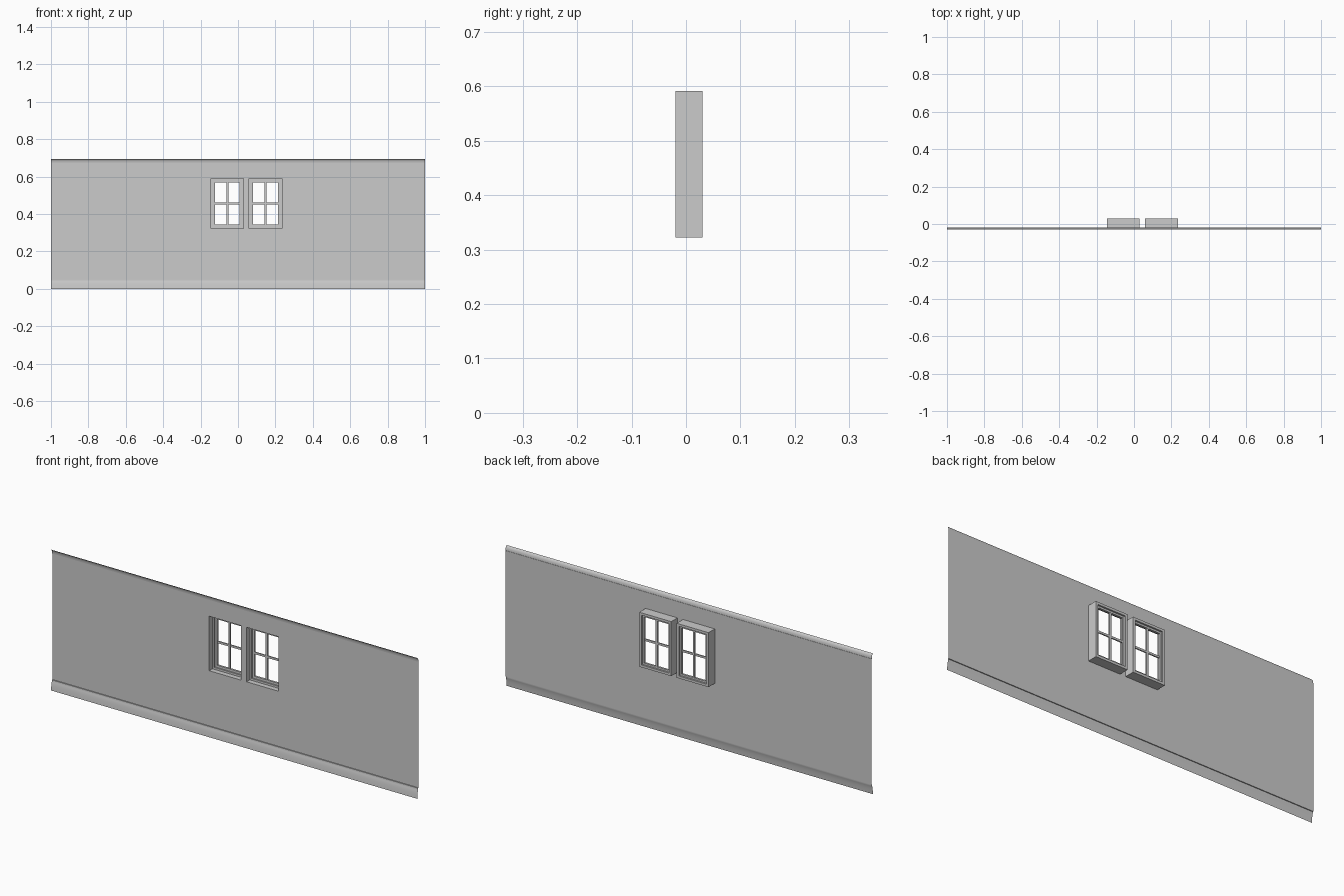
import bpy, bmesh

if "Cube" in bpy.data.objects:
    bpy.data.objects.remove(bpy.data.objects["Cube"])

WALL_Y, BACK_Y = -0.019, 0.03
Z0, Z1 = 0.322, 0.591
WINDOWS = [(-0.144, 0.030), (0.060, 0.234)]


def finish(name, bm, smooth=False):
    me = bpy.data.meshes.new(name)
    bm.to_mesh(me)
    bm.free()
    ob = bpy.data.objects.new(name, me)
    bpy.context.collection.objects.link(ob)
    if smooth:
        bpy.ops.object.select_all(action='DESELECT')
        ob.select_set(True)
        bpy.context.view_layer.objects.active = ob
        bpy.ops.object.shade_smooth_by_angle()
    return ob


def sheet(name, profile, xs, holes=(), smooth=False):
    """Sweep a (y, z) profile along x, leaving out the hole cells."""
    bm = bmesh.new()
    rows = [[bm.verts.new((x, y, z)) for x in xs] for y, z in profile]
    for j in range(len(profile) - 1):
        for i in range(len(xs) - 1):
            if (i, j) not in holes:
                bm.faces.new((rows[j][i], rows[j][i + 1], rows[j + 1][i + 1], rows[j + 1][i]))
    return finish(name, bm, smooth)


def stepped_rings(name, x0, x1, steps):
    """Nested rectangles (inset, y) joined into one moulded frame."""
    bm = bmesh.new()
    loops = [[bm.verts.new((x, y, z)) for x, z in
              ((x0 + d, Z0 + d), (x1 - d, Z0 + d), (x1 - d, Z1 - d), (x0 + d, Z1 - d))]
             for d, y in steps]
    for a, b in zip(loops, loops[1:]):
        for k in range(4):
            n = (k + 1) % 4
            bm.faces.new((a[k], a[n], b[n], b[k]))
    bmesh.ops.remove_doubles(bm, verts=bm.verts, dist=1e-5)
    bmesh.ops.recalc_face_normals(bm, faces=bm.faces)
    return finish(name, bm)


def box(name, lo, hi):
    bm = bmesh.new()
    bmesh.ops.create_cube(bm, size=1)
    for v in bm.verts:
        v.co = [(a + b) / 2 + c * (b - a) for a, b, c in zip(lo, hi, v.co)]
    return finish(name, bm)


# wall sheet with two window openings
xs = [-1] + [x for w in WINDOWS for x in w] + [1]
sheet("wall", [(WALL_Y, z) for z in (0.05, Z0, Z1, 0.672)], xs, holes={(1, 1), (3, 1)})

# moulded skirting and cove cornice
sheet("skirting", [(-0.030, 0), (-0.029, 0.012), (-0.0275, 0.024), (-0.026, 0.034),
                   (-0.0245, 0.040), (-0.0235, 0.044), (-0.0235, 0.050), (WALL_Y, 0.050)],
      [-1, 1], smooth=True)
sheet("cornice", [(WALL_Y, 0.672), (-0.0205, 0.672), (-0.021, 0.679), (-0.0225, 0.685),
                  (-0.025, 0.690), (-0.028, 0.693), (-0.030, 0.695)], [-1, 1], smooth=True)

# windows: deep reveal, stepped casing and glazing bars
for n, (x0, x1) in enumerate(WINDOWS, 1):
    stepped_rings(f"window_frame_{n}", x0, x1,
                  [(0, WALL_Y), (0, BACK_Y), (0.012, BACK_Y), (0.012, 0.022),
                   (0.021, 0.022), (0.021, 0.012), (0.010, 0.012), (0.010, 0.006), (0, 0.006)])
    cx, cz, h, d = (x0 + x1) / 2, (Z0 + Z1) / 2, 0.005, 0.021
    box(f"upright_bar_{n}", (cx - h, 0.013, Z0 + d), (cx + h, 0.021, Z1 - d))
    box(f"cross_bar_{n}", (x0 + d, 0.014, cz - h), (x1 - d, 0.020, cz + h))
